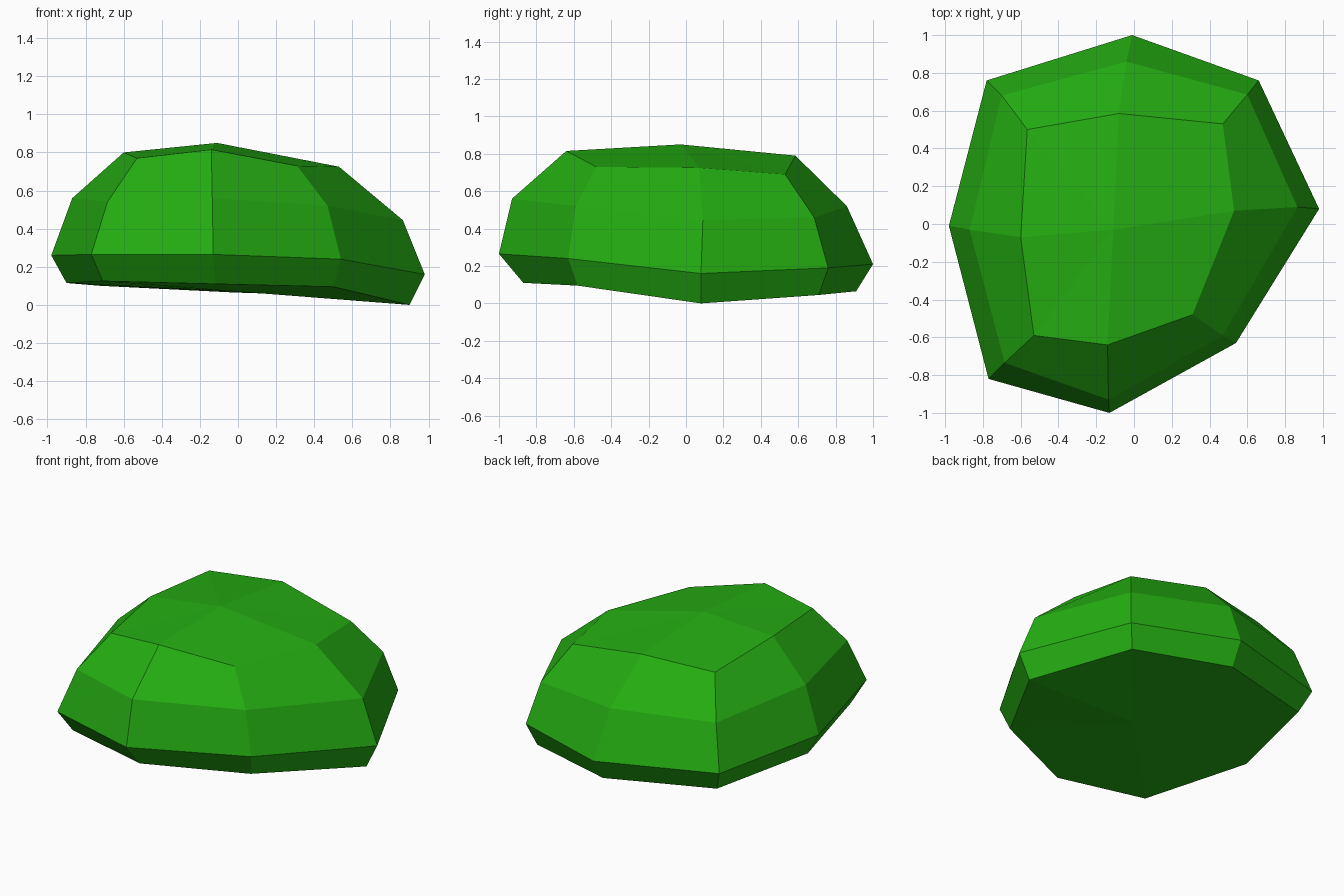
import bpy, bmesh

if "Cube" in bpy.data.objects:
    bpy.data.objects.remove(bpy.data.objects["Cube"])

# Irregular eight-sided rings, counted round from the left side
rings = [
    # underside edge
    [(-.90, -.01, .115), (-.71, -.74, .125), (-.12, -.87, .11), (.50, -.58, .095),
     (.90, .08, 0), (.61, .71, .045), (-.02, .91, .065), (-.72, .70, .10)],
    # widest line
    [(-.98, -.01, .26), (-.77, -.82, .265), (-.13, -1, .265), (.54, -.63, .24),
     (.98, .08, .16), (.66, .76, .19), (-.01, 1, .21), (-.78, .76, .24)],
    # shoulder
    [(-.87, -.03, .56), (-.685, -.735, .54), (-.135, -.93, .56), (.47, -.59, .52),
     (.865, .09, .445), (.60, .685, .46), (-.04, .86, .52), (-.70, .68, .53)],
    # top edge
    [(-.60, -.07, .80), (-.53, -.59, .77), (-.14, -.64, .815), (.31, -.48, .73),
     (.53, .07, .725), (.47, .53, .69), (-.08, .585, .79), (-.565, .50, .765)],
]

bm = bmesh.new()
loops = [[bm.verts.new(p) for p in ring] for ring in rings]

# Side bands
for low, high in zip(loops, loops[1:]):
    for i in range(8):
        j = (i + 1) % 8
        bm.faces.new((low[i], low[j], high[j], high[i]))

# Crown and underside fans
crown = bm.verts.new((-.11, -.03, .85))
under = bm.verts.new((0, 0, .07))
for i in range(8):
    j = (i + 1) % 8
    bm.faces.new((loops[-1][i], loops[-1][j], crown))
    bm.faces.new((loops[0][j], loops[0][i], under))
bmesh.ops.recalc_face_normals(bm, faces=bm.faces)

mesh = bpy.data.meshes.new("bush")
bm.to_mesh(mesh)
bm.free()

green = bpy.data.materials.new("leaf green")
green.diffuse_color = (.018, .42, .006, 1)
green.use_nodes = True
green.node_tree.nodes["Principled BSDF"].inputs["Base Color"].default_value = green.diffuse_color
mesh.materials.append(green)
bush = bpy.data.objects.new("bush", mesh)
bpy.context.collection.objects.link(bush)
